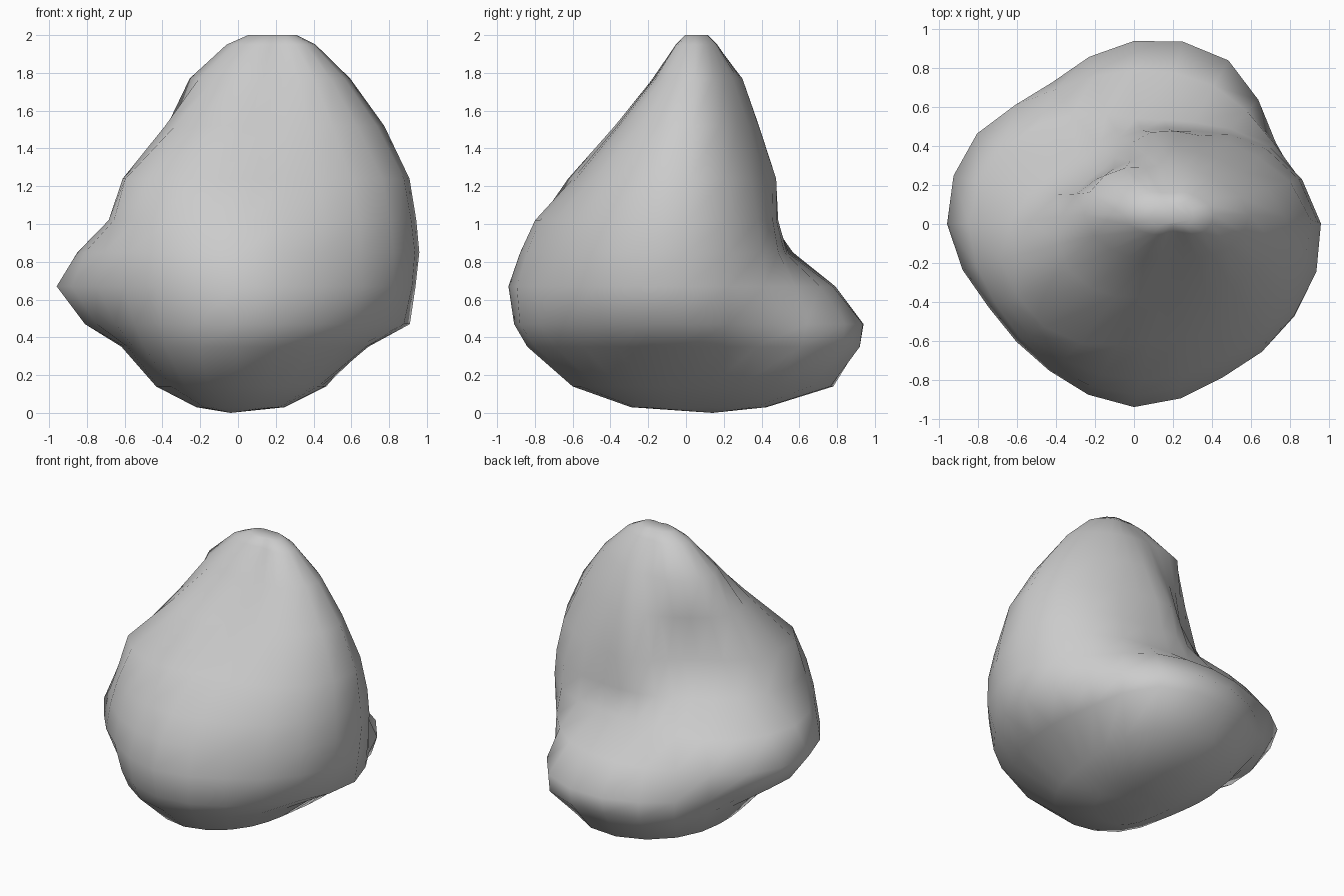
import bpy, bmesh, math

if "Cube" in bpy.data.objects:
    bpy.data.objects.remove(bpy.data.objects["Cube"])

# Rock cross-sections: height, then 12 radii counter-clockwise from +x (30 degree steps)
SECTIONS = [
    (0.14, .44, .54, .76, .78, .66, .50, .42, .44, .56, .60, .54, .46),
    (0.35, .69, .75, .96, .91, .84, .70, .60, .64, .77, .84, .80, .73),
    (0.47, .91, .84, .97, .94, .84, .83, .81, .75, .82, .91, .90, .90),
    (0.67, .94, .83, .82, .79, .80, .93, .96, .86, .87, .94, .91, .95),
    (0.85, .95, .79, .60, .54, .65, .78, .86, .83, .85, .88, .87, .94),
    (1.02, .90, .74, .54, .47, .45, .52, .68, .81, .82, .81, .82, .88),
    (1.24, .82, .64, .50, .45, .37, .39, .62, .79, .73, .62, .66, .78),
    (1.52, .63, .47, .38, .35, .33, .39, .52, .55, .47, .40, .45, .56),
    (1.77, .40, .31, .26, .25, .28, .40, .45, .36, .26, .22, .25, .34),
    (1.95, .21, .16, .13, .11, .13, .20, .26, .18, .12, .09, .11, .18),
]


def centre(z):
    """The axis leans right as the rock rises."""
    t = min(max(z - 0.8, 0.0), 1.0)
    return 0.2 * t, 0.05 * t


def rounded(radii):
    """Double the point count with a smooth closed curve."""
    n, out = len(radii), []
    for i in range(n):
        a, b, c, d = (radii[(i + k) % n] for k in (-1, 0, 1, 2))
        out += [b, (9 * (b + c) - a - d) / 16]
    return out


bm = bmesh.new()


def bridge(lo, hi):
    n = len(lo)
    for i in range(n):
        j = (i + 1) % n
        bm.faces.new((lo[i], lo[j], hi[j], hi[i]))


def shrunk(ring, scale, z):
    """Smaller copy of a ring, used to round off the ends."""
    mx = sum(v.co.x for v in ring) / len(ring)
    my = sum(v.co.y for v in ring) / len(ring)
    return [bm.verts.new((mx + (v.co.x - mx) * scale, my + (v.co.y - my) * scale, z))
            for v in ring]


# Sides
rings = []
for z, *radii in SECTIONS:
    cx, cy = centre(z)
    full = rounded(radii)
    step = 2 * math.pi / len(full)
    rings.append([bm.verts.new((cx + r * math.cos(i * step), cy + r * math.sin(i * step), z))
                  for i, r in enumerate(full)])
for lo, hi in zip(rings, rings[1:]):
    bridge(lo, hi)

# Rounded base and small flattened peak
foot = shrunk(rings[0], 0.52, 0.03)
peak = shrunk(rings[-1], 0.55, 2.0)
bridge(foot, rings[0])
bridge(rings[-1], peak)
bm.faces.new(peak)
base = bm.verts.new((-0.04, 0.14, 0.0))
for i, v in enumerate(foot):
    bm.faces.new((base, foot[(i + 1) % len(foot)], v))
bmesh.ops.recalc_face_normals(bm, faces=bm.faces)

mesh = bpy.data.meshes.new("rock")
bm.to_mesh(mesh)
bm.free()
mesh.shade_smooth()
rock = bpy.data.objects.new("rock", mesh)
bpy.context.collection.objects.link(rock)
